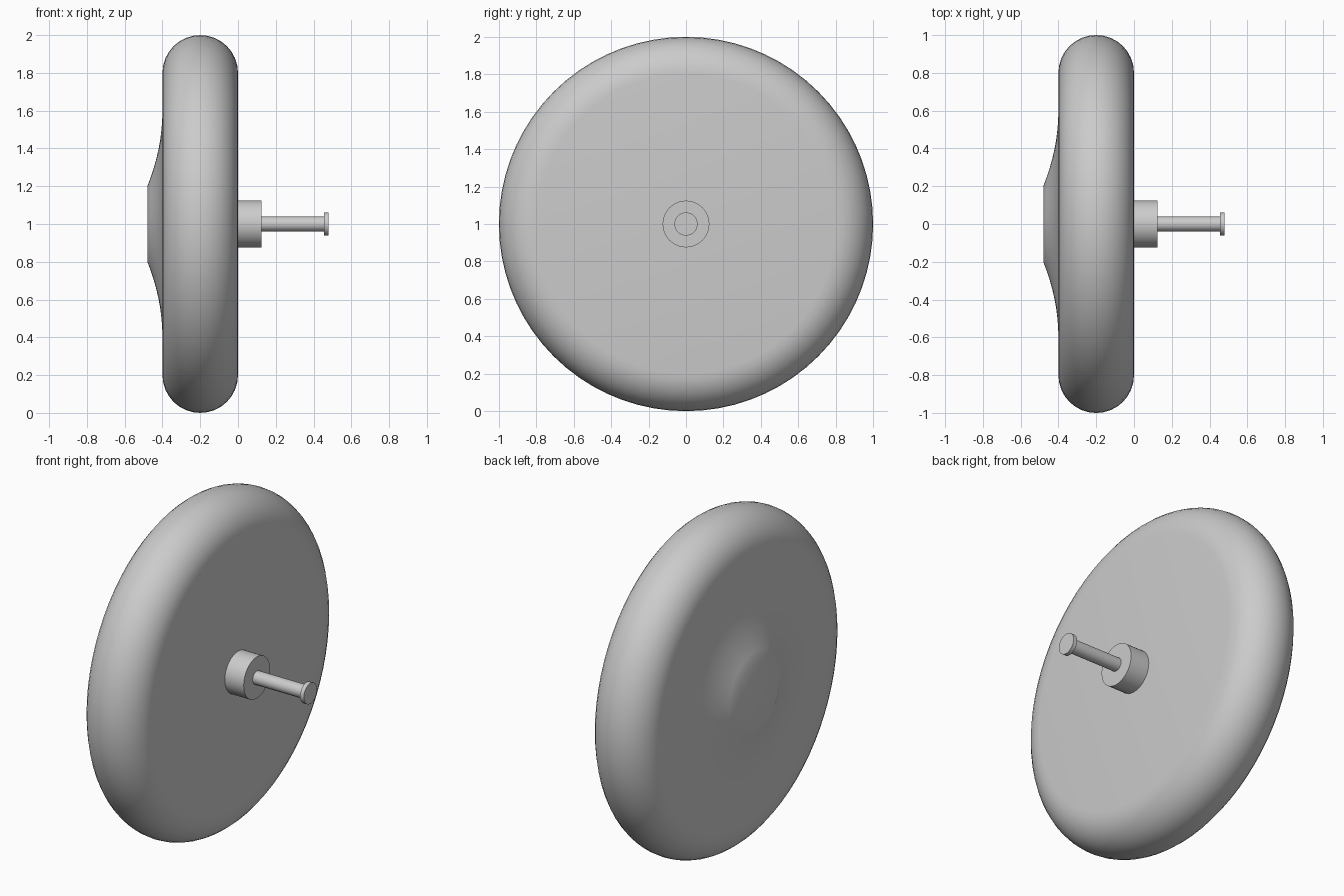
import bpy, bmesh, math
from mathutils import Matrix, Vector

cube = bpy.data.objects.get("Cube")
if cube:
    bpy.data.objects.remove(cube, do_unlink=True)

GREY = (0.6, 0.6, 0.6, 1.0)
grey = bpy.data.materials.new("plain grey")
grey.use_nodes = True
grey.diffuse_color = GREY
grey.node_tree.nodes["Principled BSDF"].inputs["Base Color"].default_value = GREY


def lathe(name, profile, steps):
    """Spin an (x, radius) profile about the horizontal axle."""
    bm = bmesh.new()
    verts = [bm.verts.new((x, 0, r)) for x, r in profile]
    edges = [bm.edges.new(pair) for pair in zip(verts, verts[1:])]
    bmesh.ops.spin(bm, geom=verts + edges, axis=(1, 0, 0), cent=(0, 0, 0),
                   angle=math.tau, steps=steps, use_duplicate=False)
    bmesh.ops.remove_doubles(bm, verts=bm.verts, dist=0.0005)
    bmesh.ops.recalc_face_normals(bm, faces=bm.faces)
    bm.transform(Matrix.Translation(Vector((0, 0, 1))))
    mesh = bpy.data.meshes.new(name)
    bm.to_mesh(mesh)
    bm.free()
    mesh.materials.append(grey)
    obj = bpy.data.objects.new(name, mesh)
    bpy.context.collection.objects.link(obj)
    bpy.ops.object.select_all(action='DESELECT')
    obj.select_set(True)
    bpy.context.view_layer.objects.active = obj
    bpy.ops.object.shade_smooth_by_angle(angle=math.radians(30))
    return obj


def rod(name, x0, x1, radius, steps):
    return lathe(name, [(x0, 0), (x0, radius), (x1, radius), (x1, 0)], steps)


# Disc: raised centre flaring into a flat face, a half-round rim, a flat back
flare = [(-0.4 - 0.08 * (1 - t / 8) ** 2, 0.2 + 0.4 * t / 8) for t in range(9)]
rim = [(-0.2 - 0.2 * math.cos(a), 0.8 + 0.2 * math.sin(a))
       for a in (math.pi * i / 16 for i in range(17))]
lathe("disc", [(-0.48, 0)] + flare + rim + [(0, 0)], 72)

# Axle parts
rod("hub", -0.01, 0.125, 0.125, 32)
rod("pin", 0.12, 0.46, 0.04, 16)
rod("pin_cap", 0.455, 0.48, 0.062, 24)
